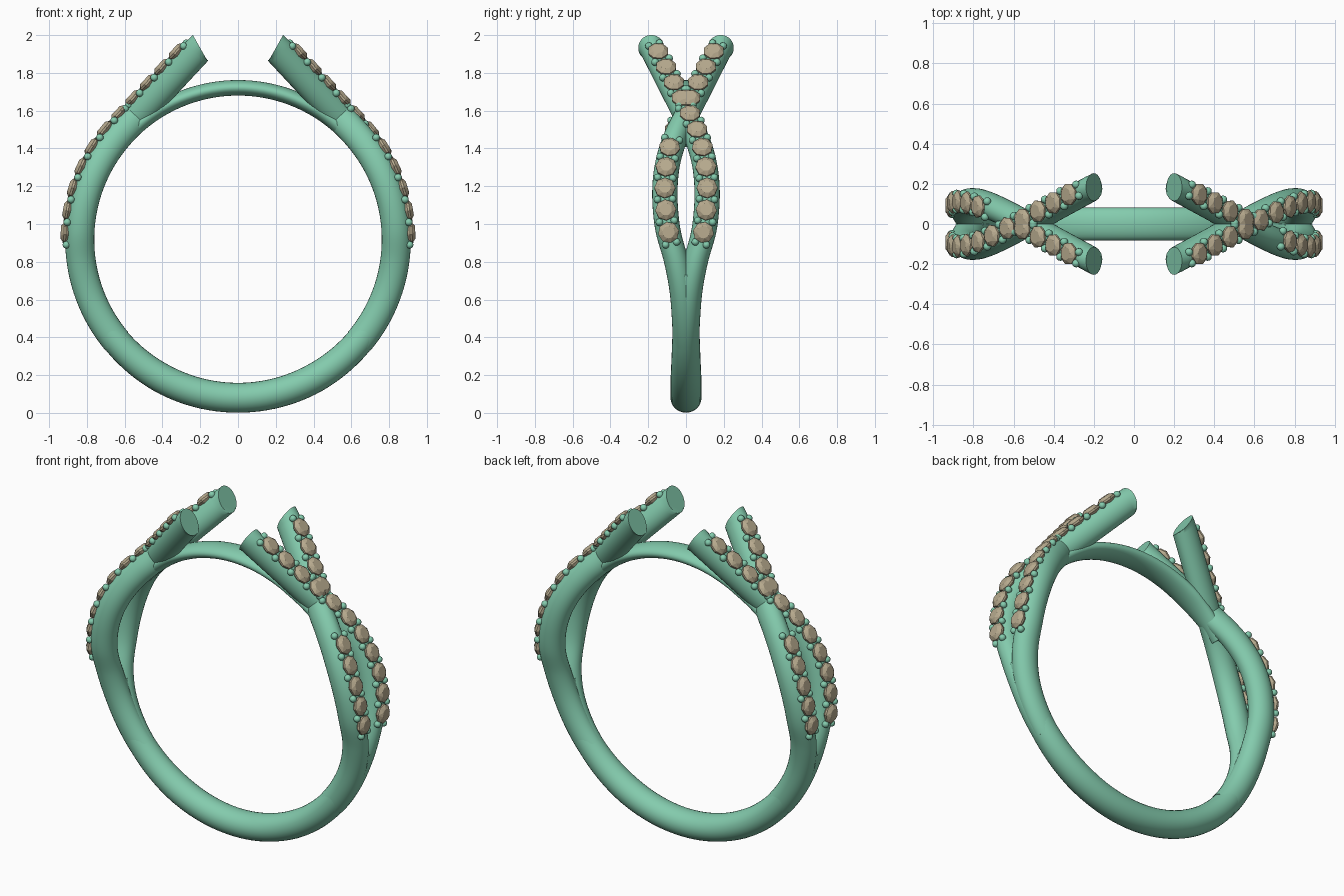
import bpy, bmesh, math
from mathutils import Vector, Matrix

if "Cube" in bpy.data.objects:
    bpy.data.objects.remove(bpy.data.objects["Cube"])

CZ, R = 0.918, 0.838          # ring centre height and centreline radius
TURN = math.radians(43)       # angle where the shoulders leave the circle
START = math.radians(-40)
RISE = 0.605                  # straight length of the shoulders
HR, HY = 0.077, 0.067         # strand half-size: radial, sideways


def material(name, col):
    m = bpy.data.materials.new(name)
    m.diffuse_color = (*col, 1)
    m.use_nodes = True
    m.node_tree.nodes["Principled BSDF"].inputs["Base Color"].default_value = m.diffuse_color
    return m


METAL = material("metal_green", (0.23, 0.60, 0.42))
GEM = material("gem_tan", (0.47, 0.40, 0.27))


def finish(bm, name, mat, smooth=True):
    bmesh.ops.recalc_face_normals(bm, faces=bm.faces)
    me = bpy.data.meshes.new(name)
    bm.to_mesh(me)
    bm.free()
    me.materials.append(mat)
    ob = bpy.data.objects.new(name, me)
    bpy.context.collection.objects.link(ob)
    if smooth:
        bpy.ops.object.select_all(action='DESELECT')
        ob.select_set(True)
        bpy.context.view_layer.objects.active = ob
        bpy.ops.object.shade_smooth_by_angle(angle=math.radians(40))
    return ob


def tube(name, stations, sides=28):
    """Loft ellipses; each station is (centre, radial dir, half radial, half y)."""
    bm = bmesh.new()
    rings = []
    for p, n, a, b in stations:
        rings.append([bm.verts.new(p + n * a * math.cos(t) + Vector((0, b * math.sin(t), 0)))
                      for t in (2 * math.pi * i / sides for i in range(sides))])
    for r0, r1 in zip(rings, rings[1:]):
        for i in range(sides):
            j = (i + 1) % sides
            bm.faces.new((r0[i], r0[j], r1[j], r1[i]))
    bm.faces.new(rings[0])
    bm.faces.new(rings[-1])
    return finish(bm, name, METAL)


def polar(r, ang):
    n = Vector((math.cos(ang), 0, math.sin(ang)))
    return Vector((0, 0, CZ)) + n * r, n


# Sideways position of a strand by height: split, bulge, cross, flare
KEYS = [(0.3, 0.0), (0.5, 0.008), (0.65, 0.021), (0.8, 0.05), (0.95, 0.092), (1.08, 0.109),
        (1.2, 0.111), (1.31, 0.099), (1.42, 0.070), (1.51, 0.032), (1.57, 0.0),
        (1.70, -0.066), (1.94, -0.188), (2.1, -0.27)]


def sway(z):
    k = max(i for i in range(len(KEYS) - 1) if KEYS[i][0] <= z)
    (z0, y0), (z1, y1) = KEYS[k], KEYS[k + 1]

    def slope(i):
        a, b = KEYS[max(i - 1, 0)], KEYS[min(i + 1, len(KEYS) - 1)]
        return (b[1] - a[1]) / (b[0] - a[0])
    h = z1 - z0
    t = (z - z0) / h
    return ((2*t**3 - 3*t*t + 1) * y0 + (t**3 - 2*t*t + t) * h * slope(k)
            + (3*t*t - 2*t**3) * y1 + (t**3 - t*t) * h * slope(k + 1))


def strand_path(side, n=90):
    arc = R * (TURN - START)
    pts = []
    for i in range(n + 1):
        s = (arc + RISE) * i / n
        p, nor = polar(R, START + min(s, arc) / R)
        if s > arc:
            p = p + Vector((-nor.z, 0, nor.x)) * (s - arc)
        p.y = side * sway(p.z)
        pts.append((p, nor))
    return pts


def add_gem(bm, mat, r):
    """Eight-sided cut stone: table, crown, girdle, short pavilion."""
    levels = [(0.60, 0.40, 0.5), (1.0, 0.10, 0), (1.0, -0.10, 0), (0.5, -0.6, 0.5)]
    rings = [[bm.verts.new(mat @ Vector((q * r * math.cos((i + o) * math.pi / 4),
                                         q * r * math.sin((i + o) * math.pi / 4), h * r)))
              for i in range(8)] for q, h, o in levels]
    for i in range(8):
        j = (i + 1) % 8
        t, g, l, b = rings
        bm.faces.new((t[i], g[i], g[j]))
        bm.faces.new((t[i], g[j], t[j]))
        bm.faces.new((g[i], l[i], l[j], g[j]))
        bm.faces.new((l[i], b[i], l[j]))
        bm.faces.new((l[j], b[i], b[j]))
    bm.faces.new(rings[0])
    bm.faces.new(rings[3])


def pave(label, path, skip):
    """Row of stones with bead pairs between them on the outer face."""
    top = [(p + n * HR, n) for p, n in path]
    first = next(i for i, (p, n) in enumerate(top) if p.z > 0.895)
    top = top[first:]
    dist = [0.0]
    for a, b in zip(top, top[1:]):
        dist.append(dist[-1] + (b[0] - a[0]).length)
    pitch = (dist[-1] - 0.045) / 11

    def frame(d):
        k = min(max(i for i in range(len(dist)) if dist[i] <= d), len(dist) - 2)
        t = (d - dist[k]) / (dist[k + 1] - dist[k])
        p = top[k][0].lerp(top[k + 1][0], t)
        n = top[k][1].lerp(top[k + 1][1], t).normalized()
        tan = (top[k + 1][0] - top[k][0]).normalized()
        b = n.cross(tan).normalized()
        tan = b.cross(n)
        m = Matrix((tan, b, n)).transposed().to_4x4()
        m.translation = p
        return m

    gems, beads = bmesh.new(), bmesh.new()
    stones = [i for i in range(11) if i not in skip]
    for i in stones:
        add_gem(gems, frame((i + 0.5) * pitch) @ Matrix.Translation((0, 0, 0.002)), 0.056)
    for e in sorted({i for i in stones} | {i + 1 for i in stones}):
        end = e in (0, 11)
        for s in (-1, 1):
            m = frame(e * pitch) @ Matrix.Translation((0, s * (0.03 if end else 0.04), -0.006))
            bmesh.ops.create_uvsphere(beads, u_segments=12, v_segments=8, radius=0.020, matrix=m)
    return [finish(gems, label + "_stones", GEM, False), finish(beads, label + "_beads", METAL)]


# Lower band
lo, hi = math.radians(-205 + 25), math.radians(0)
band = []
for i in range(65):
    a = math.radians(-168 + 156 * i / 64)
    p, n = polar(R, a)
    w = min(1, (78 - abs(math.degrees(a) + 90)) / 50)
    band.append((p, n, 0.070 + 0.009 * w, 0.062 + 0.020 * w))
tube("lower_band", band)

# Flattened bridge bar across the top
bar = []
for i in range(41):
    a = math.radians(40 + 100 * i / 40)
    p, n = polar(0.803, a)
    w = min(1, min(i, 40 - i) / 8)
    bar.append((p, n, 0.041, 0.055 + 0.026 * w))
tube("bridge_bar", bar)

# Crossing strands and their stones on the right, then turned half round for the left
parts = []
for side, label, skip in ((1, "over_strand", ()), (-1, "under_strand", (5, 6))):
    path = strand_path(side)
    stations = [(p, n, HR, HY) for p, n in path]
    p, _ = path[-1]
    stations[-1] = (p, Vector((0.49, 0, 0.87)), HR + 0.002, HY + 0.002)
    parts.append(tube("right_" + label, stations))
    parts += pave("right_" + label, path, skip)
for ob in parts:
    twin = bpy.data.objects.new(ob.name.replace("right", "left"), ob.data)
    twin.rotation_euler.z = math.pi
    bpy.context.collection.objects.link(twin)
